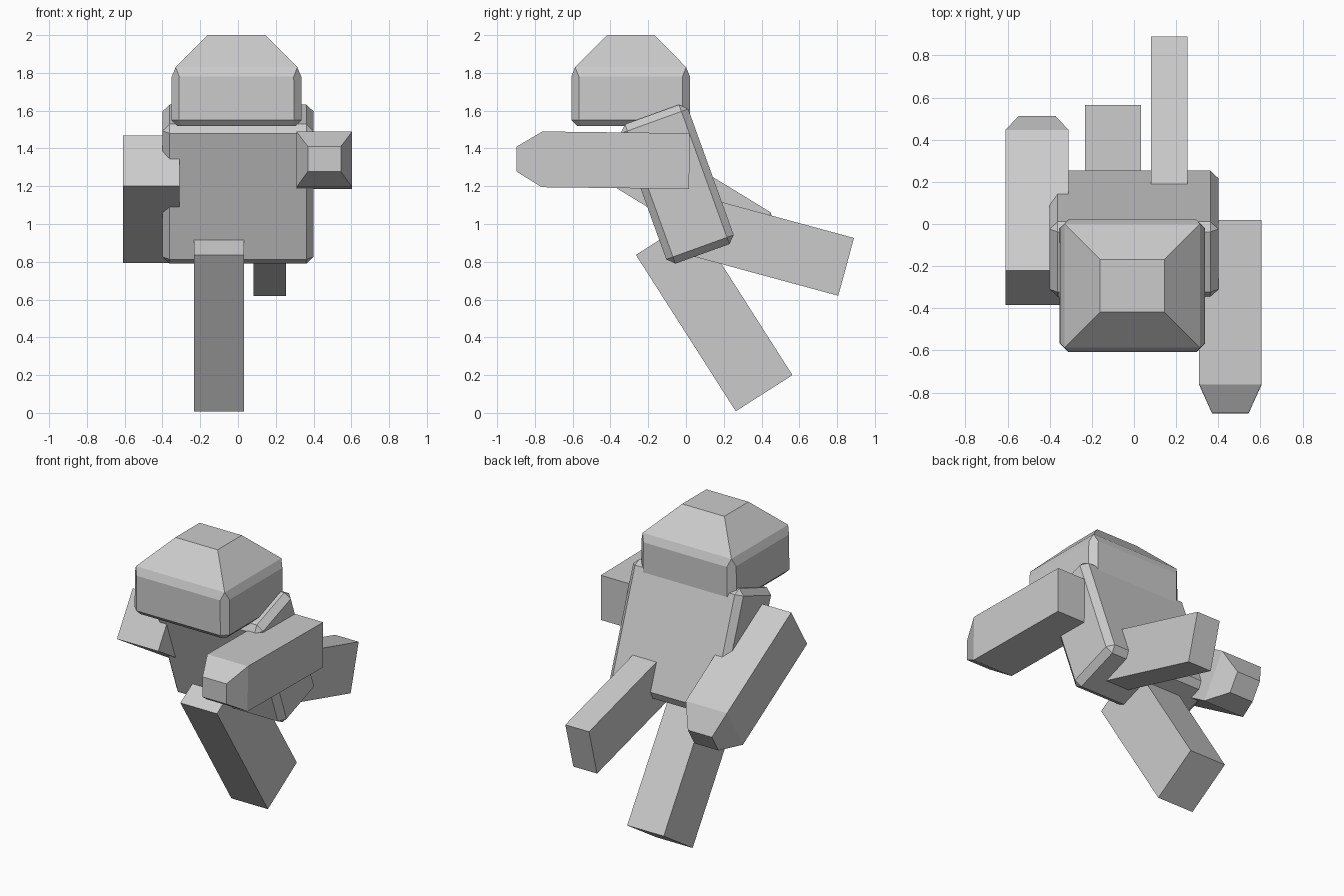
import bpy, bmesh
from mathutils import Vector

if "Cube" in bpy.data.objects:
    bpy.data.objects.remove(bpy.data.objects["Cube"])


def loft(name, rings):
    """Skin a list of equal-count rings, cap both ends, merge collapsed corners."""
    bm = bmesh.new()
    rows = [[bm.verts.new(p) for p in ring] for ring in rings]
    n = len(rows[0])
    for a, b in zip(rows, rows[1:]):
        for i in range(n):
            j = (i + 1) % n
            bm.faces.new((a[i], a[j], b[j], b[i]))
    bm.faces.new(rows[0][::-1])
    bm.faces.new(rows[-1])
    bmesh.ops.remove_doubles(bm, verts=bm.verts[:], dist=0.0005)
    bmesh.ops.recalc_face_normals(bm, faces=bm.faces[:])
    mesh = bpy.data.meshes.new(name)
    bm.to_mesh(mesh)
    bm.free()
    obj = bpy.data.objects.new(name, mesh)
    bpy.context.collection.objects.link(obj)
    return obj


def limb(name, x, width, start, direction, length, depth, tip=0.0):
    """Square beam in a vertical plane, starting at (y, z); optional tapered tip."""
    d = Vector((0, *direction)).normalized()
    u = Vector((1, 0, 0))
    v = d.cross(u)
    origin = Vector((x, *start))
    sections = [(0, width / 2, depth / 2), (length, width / 2, depth / 2)]
    if tip:
        sections.append((length + tip, 0.087, 0.066))
    rings = [[origin + d * t + u * sx * w + v * sy * h
              for sx, sy in ((-1, -1), (1, -1), (1, 1), (-1, 1))]
             for t, w, h in sections]
    return loft(name, rings)


def chamfered_ring(cx, cy, hx, hy, c, z):
    """Rectangle with cut corners."""
    pts = []
    for sx, sy in ((1, 1), (-1, 1), (-1, -1), (1, -1)):
        a = (cx + sx * hx, cy + sy * (hy - c), z)
        b = (cx + sx * (hx - c), cy + sy * hy, z)
        pts += [a, b] if sx * sy > 0 else [b, a]
    return pts


# Head: rounded-off block with a faceted crown
loft("head", [chamfered_ring(-0.008, -0.293, hx, hy, c, z) for hx, hy, c, z in (
    (0.315, 0.285, 0.02, 1.52),
    (0.345, 0.314, 0.04, 1.55),
    (0.343, 0.314, 0.04, 1.78),
    (0.322, 0.294, 0.0, 1.83),
    (0.153, 0.125, 0.0, 2.0))])

# Torso: leaning slab with bevelled edges
torso = limb("torso", 0, 0.8, (-0.18, 1.58), (0.34, -0.94), 0.785, 0.38)
bevel = torso.modifiers.new("bevel", 'BEVEL')
bevel.width = 0.038
bevel.segments = 1

# Arms: one reaching forward, one swung back
limb("right_arm", 0.457, 0.295, (0.018, 1.333), (-1, 0.012), 0.78, 0.295, 0.135)
limb("left_arm", -0.46, 0.3, (-0.302, 1.335), (0.854, -0.522), 0.78, 0.316, 0.135)

# Legs: one planted, one kicked back
limb("planted_leg", -0.1, 0.265, (-0.115, 0.932), (0.53, -0.83), 0.982, 0.356)
limb("raised_leg", 0.167, 0.172, (-0.069, 1.022), (0.965, -0.262), 0.95, 0.317)
